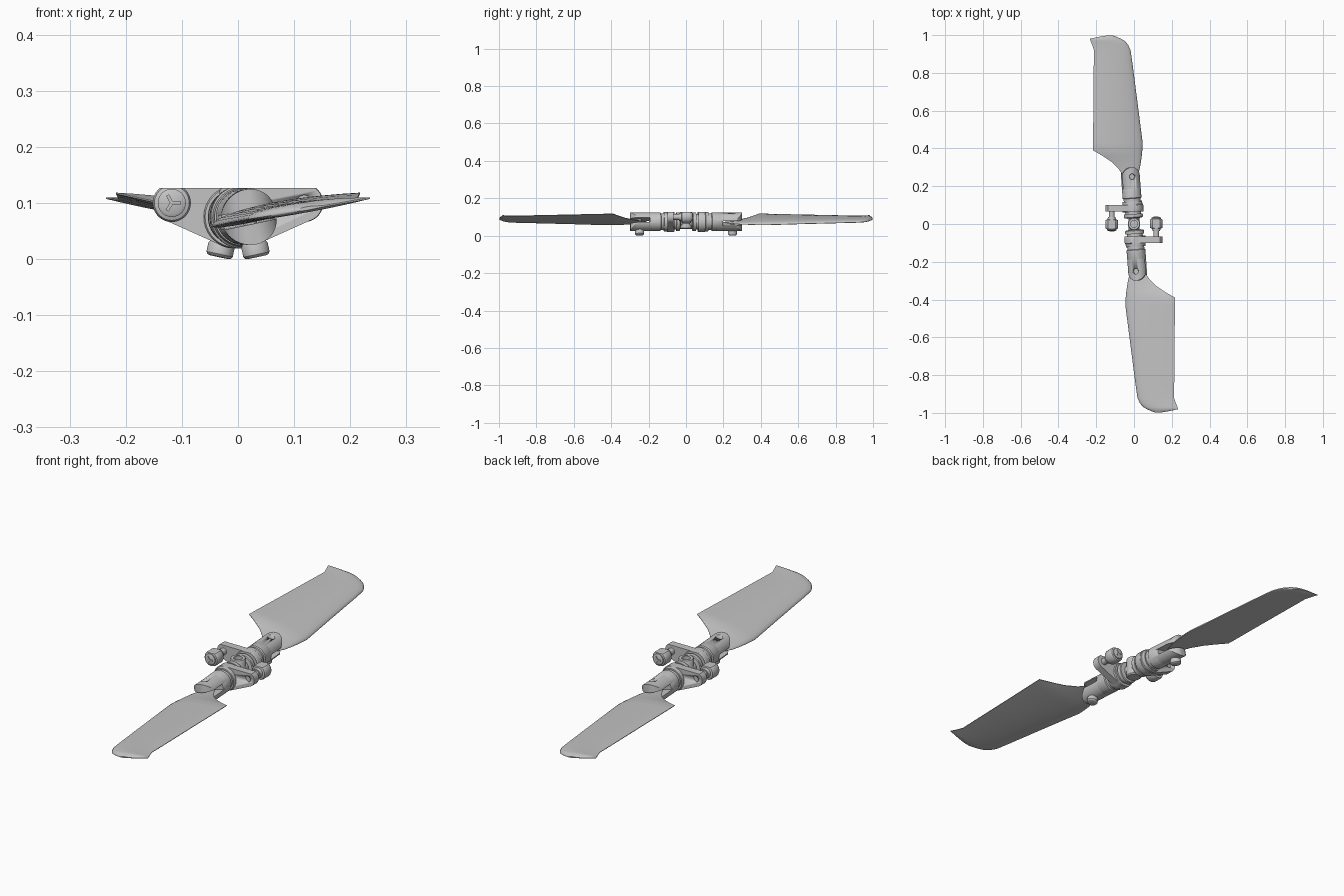
import bpy, bmesh
from math import sin, cos, pi, sqrt, radians
from mathutils import Matrix, Vector

cube = bpy.data.objects.get("Cube")
if cube:
    bpy.data.objects.remove(cube, do_unlink=True)

grey = bpy.data.materials.new("light grey")
grey.use_nodes = True
colour = (0.55, 0.55, 0.55, 1)
grey.diffuse_color = colour
grey.node_tree.nodes["Principled BSDF"].inputs["Base Color"].default_value = colour

TOP = 0.127      # flat top of the whole hub
CENTRE = 0.075   # height of the blade axis
IDENT = Matrix.Identity(4)


def loft(rings):
    """Skin a list of equal rings and cap both ends."""
    bm = bmesh.new()
    rows = [[bm.verts.new(p) for p in ring] for ring in rings]
    n = len(rows[0])
    for a, b in zip(rows, rows[1:]):
        for i in range(n):
            j = (i + 1) % n
            bm.faces.new((a[i], a[j], b[j], b[i]))
    bm.faces.new(rows[0])
    bm.faces.new(rows[-1])
    return bm


def lathe(profile, axis="Y", sides=36):
    """Turn (distance, radius) pairs about the -y or z axis."""
    rings = []
    for d, r in profile:
        circle = [(r * cos(2 * pi * i / sides), r * sin(2 * pi * i / sides)) for i in range(sides)]
        rings.append([(a, -d, b) if axis == "Y" else (a, b, d) for a, b in circle])
    return loft(rings)


def finish(bm, name, matrix=IDENT, sharp=35):
    """Place a part, trim it at the flat top and shade it."""
    bm.transform(matrix)
    geom = bm.verts[:] + bm.edges[:] + bm.faces[:]
    cut = bmesh.ops.bisect_plane(bm, geom=geom, plane_co=(0, 0, TOP), plane_no=(0, 0, 1), clear_outer=True)
    rim = [e for e in cut["geom_cut"] if isinstance(e, bmesh.types.BMEdge) and e.is_boundary]
    if rim:
        bmesh.ops.holes_fill(bm, edges=rim)
    bmesh.ops.recalc_face_normals(bm, faces=bm.faces[:])
    for f in bm.faces:
        f.smooth = True
    for e in bm.edges:
        e.smooth = e.calc_face_angle(pi) < radians(sharp)
    mesh = bpy.data.meshes.new(name)
    bm.to_mesh(mesh)
    bm.free()
    mesh.materials.append(grey)
    obj = bpy.data.objects.new(name, mesh)
    bpy.context.collection.objects.link(obj)
    return obj


def drill(obj, bm, matrix):
    """Cut a hole with a temporary tool."""
    tool = finish(bm, "cutter", matrix)
    tool.hide_render = True
    mod = obj.modifiers.new("hole", "BOOLEAN")
    mod.operation = "DIFFERENCE"
    mod.object = tool
    bpy.context.view_layer.objects.active = obj
    bpy.ops.object.modifier_apply(modifier=mod.name)
    bpy.data.objects.remove(tool, do_unlink=True)


def blade():
    # y, leading edge x, trailing edge x
    plan = [(-0.21, 0.0, 0.035), (-0.25, -0.015, 0.055), (-0.29, -0.03, 0.08),
            (-0.33, -0.037, 0.12), (-0.36, -0.041, 0.165), (-0.39, -0.044, 0.217),
            (-0.43, -0.046, 0.217), (-0.6, -0.024, 0.215), (-0.85, 0.008, 0.213),
            (-0.92, 0.018, 0.212), (-0.95, 0.032, 0.222), (-0.97, 0.05, 0.23),
            (-0.98, 0.068, 0.235), (-0.99, 0.09, 0.19), (-0.997, 0.11, 0.15)]
    rings = []
    steps = 12
    for y, lead, trail in plan:
        chord = trail - lead
        slope = 0.222 - 0.055 * max(0, (-y - 0.39) / 0.6)

        def point(u, side):
            x = lead + chord * u
            swell = 2.6 * sqrt(u) * (1 - u) * chord
            half = 0.0012 + swell * (0.065 if side > 0 else 0.03)
            return (x, y, 0.069 + slope * x + side * half)

        us = [(i / steps) ** 1.6 for i in range(steps + 1)]
        rings.append([point(u, 1) for u in us] + [point(u, -1) for u in reversed(us)])
    return loft(rings)


def prong(side):
    # Half of the round grip beyond the slot, rounded in plan at its tip
    radius, width, end, slot = 0.05, 0.0485, 0.3, 0.013
    centre = end - width
    stations = [0.16, centre] + [centre + width * sin(k * pi / 16) for k in range(1, 8)]
    rings = []
    for d in stations:
        w = sqrt(max(width ** 2 - max(0, d - centre) ** 2, 0))
        w = min(w, 0.0475)
        xs = [w * sin(pi * (i / 14 - 0.5)) for i in range(15)]
        ring = [(x, -d, side * sqrt(radius ** 2 - x * x)) for x in xs]
        rings.append(ring + [(w, -d, side * slot), (-w, -d, side * slot)])
    return loft(rings)


def arm():
    # Flat lever: outline around the collar and the link pin
    ends = [(Vector((0.006, CENTRE)), 0.056), (Vector((0.118, 0.1)), 0.033)]
    outline = []
    for i in range(64):
        d = Vector((cos(2 * pi * i / 64), sin(2 * pi * i / 64)))
        c, r = max(ends, key=lambda e: e[0].dot(d) + e[1])
        outline.append(c + d * r)
    return loft([[(p.x, y, p.y) for p in outline] for y in (-0.1, -0.066)])


# Central shaft hub with a blind bore
finish(lathe([(0.035, 0.028), (0.04, 0.033), (0.122, 0.033), (0.1265, 0.03),
              (0.1265, 0.018), (0.106, 0.018)], "Z"), "shaft_hub")
finish(lathe([(-0.05, 0.03), (0.05, 0.03)]), "hub_spindle", Matrix.Translation((0, 0, CENTRE)))

for turn, name in ((0, "front"), (pi, "rear")):
    half = Matrix.Rotation(turn, 4, "Z")
    # Grip axis: lagged in plan and pitched like the blade
    axis = (half @ Matrix.Translation((0, 0, CENTRE)) @ Matrix.Rotation(radians(4.3), 4, "Z")
            @ Matrix.Rotation(radians(-12), 4, "Y"))
    bolt_at = axis @ Matrix.Translation((0, -0.25, 0))

    finish(blade(), name + "_blade", half, 40)

    # Stepped bearing collar
    finish(lathe([(0.03, 0.03), (0.033, 0.047), (0.036, 0.05), (0.053, 0.05), (0.053, 0.042),
                  (0.064, 0.042), (0.064, 0.054), (0.067, 0.056), (0.1, 0.056), (0.103, 0.053),
                  (0.12, 0.051), (0.12, 0.045), (0.135, 0.045), (0.138, 0.05), (0.185, 0.05),
                  (0.195, 0.044)]), name + "_bearing_collar", axis)

    # Forked grip with a sunken bolt
    upper = finish(prong(1), name + "_upper_grip", axis)
    drill(upper, lathe([(0.03, 0.015), (0.07, 0.015)], "Z", 24), bolt_at)
    finish(prong(-1), name + "_lower_grip", axis)
    finish(lathe([(-0.06, 0.012), (0.034, 0.012)], "Z", 24), name + "_bolt_shank", bolt_at)
    finish(lathe([(-0.073, 0.018), (-0.072, 0.021), (-0.068, 0.024), (-0.052, 0.024),
                  (-0.048, 0.022), (-0.044, 0.02)], "Z"), name + "_bolt_head", bolt_at)

    # Pitch arm with its pin hole
    lever = finish(arm(), name + "_pitch_arm", half)
    pin = half @ Matrix.Translation((0.118, 0, 0.1))
    drill(lever, lathe([(0.092, 0.014), (0.12, 0.014)], "Y", 24), pin)

    # Link pin and ball end
    finish(lathe([(-0.01, 0.015), (0.07, 0.015)]), name + "_link_pin", pin)
    finish(lathe([(-0.036, 0.02), (-0.033, 0.025), (-0.028, 0.025), (-0.026, 0.031),
                  (-0.02, 0.034), (0.016, 0.034), (0.022, 0.031), (0.024, 0.022),
                  (0.038, 0.02)]), name + "_ball_link", pin)
    for k in range(3):
        # Three spokes on the pin cap
        spoke = bmesh.new()
        bmesh.ops.create_cube(spoke, size=1)
        spoke.transform(Matrix.Translation((0, 0.037, 0.008)) @ Matrix.Diagonal((0.006, 0.004, 0.016, 1)))
        finish(spoke, f"{name}_cap_spoke_{k + 1}", pin @ Matrix.Rotation(2 * pi * k / 3 + 0.5, 4, "Y"))
